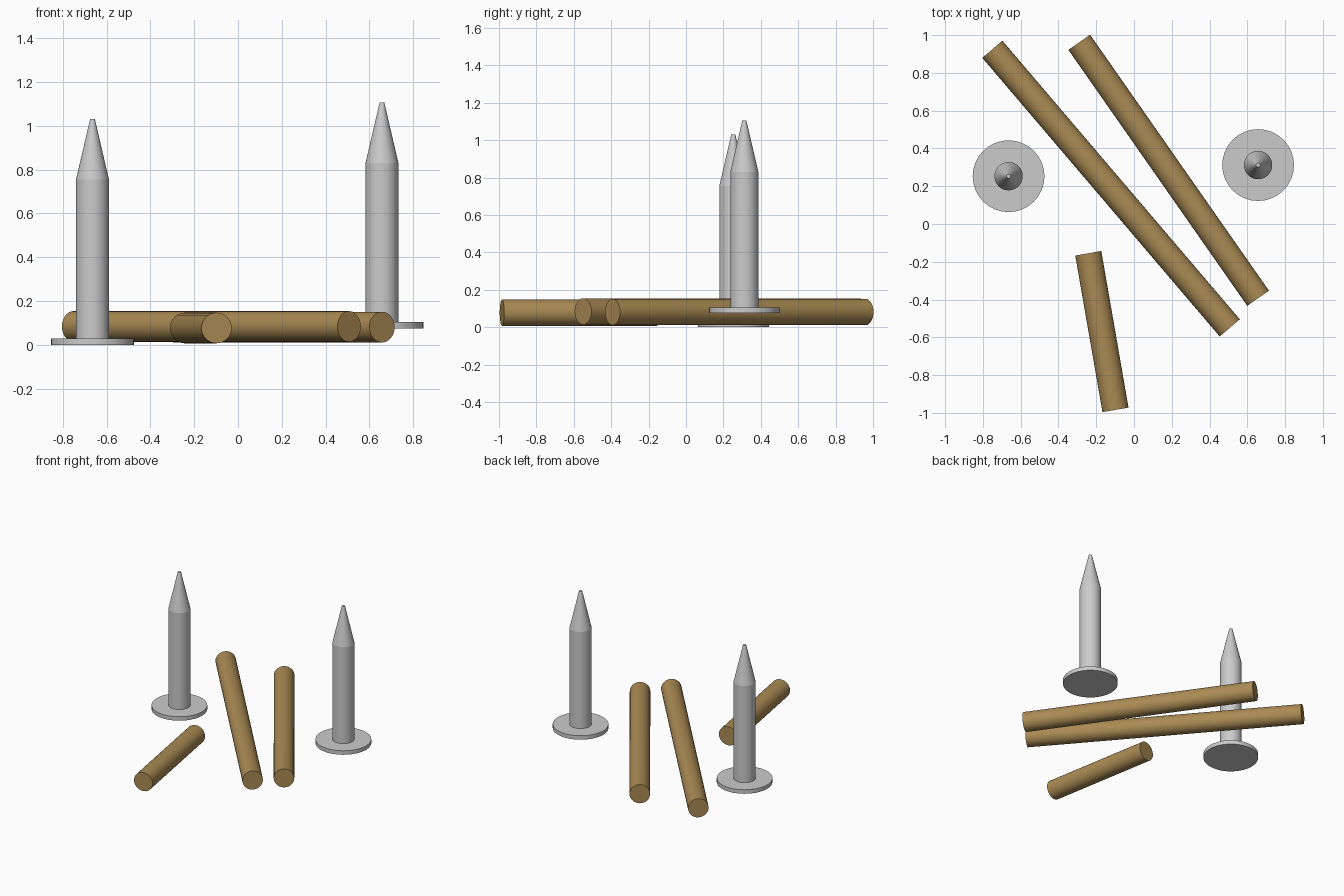
import bpy
import bmesh
from mathutils import Vector
from math import cos, sin, tau, radians

if "Cube" in bpy.data.objects:
    bpy.data.objects.remove(bpy.data.objects["Cube"])

SIDES = 32


def material(name, rgb):
    m = bpy.data.materials.new(name)
    m.diffuse_color = (*rgb, 1)
    m.use_nodes = True
    m.node_tree.nodes["Principled BSDF"].inputs["Base Color"].default_value = m.diffuse_color
    return m


steel = material("light steel", (0.60, 0.60, 0.60))
wood = material("tan wood", (0.40, 0.255, 0.088))


def lathe(name, profile, mat):
    """Closed solid of revolution around z from (radius, height) points."""
    bm = bmesh.new()
    rings = [[bm.verts.new((r * cos(tau * i / SIDES), r * sin(tau * i / SIDES), z))
              for i in range(SIDES)] for r, z in profile]
    for low, high in zip(rings, rings[1:]):
        for i in range(SIDES):
            j = (i + 1) % SIDES
            bm.faces.new((low[i], low[j], high[j], high[i]))
    bm.faces.new(rings[0][::-1])
    bm.faces.new(rings[-1])
    mesh = bpy.data.meshes.new(name)
    bm.to_mesh(mesh)
    bm.free()
    mesh.materials.append(mat)
    obj = bpy.data.objects.new(name, mesh)
    bpy.context.collection.objects.link(obj)
    bpy.ops.object.select_all(action='DESELECT')
    obj.select_set(True)
    bpy.context.view_layer.objects.active = obj
    bpy.ops.object.shade_smooth_by_angle(angle=radians(12.5))
    return obj


# Nails standing on their heads: flat disc, shaft and blunt-ended point
nail_profile = [(0.19, 0), (0.19, 0.03), (0.075, 0.03), (0.075, 0.755), (0.011, 1.03)]
for name, place in (("left_nail", (-0.664, 0.253, 0)),
                    ("right_nail", (0.657, 0.312, 0.075))):
    lathe(name, nail_profile, steel).location = place

# Round sticks lying flat, each given by its two end centres
sticks = {
    "long_stick": ((-0.75, 0.925, 0.084), (0.507, -0.55, 0.084)),
    "middle_stick": ((-0.29, 0.962, 0.081), (0.657, -0.393, 0.081)),
    "short_stick": ((-0.242, -0.155, 0.077), (-0.098, -0.984, 0.077)),
}
for name, ends in sticks.items():
    start, end = map(Vector, ends)
    axis = end - start
    stick = lathe(name, [(0.07, 0), (0.07, axis.length)], wood)
    stick.location = start
    stick.rotation_euler = axis.to_track_quat('Z', 'Y').to_euler()
